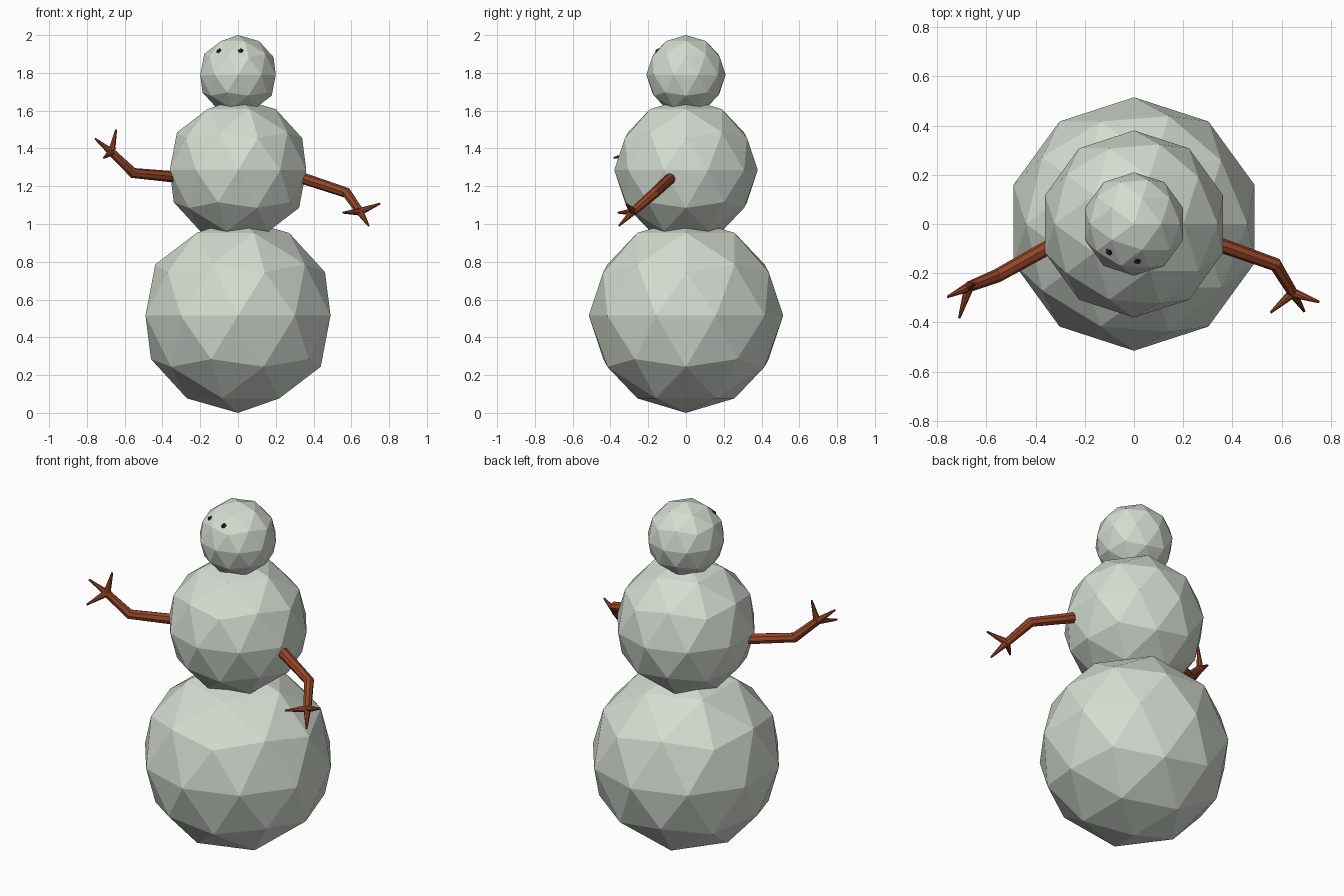
import bpy
from mathutils import Vector

if "Cube" in bpy.data.objects:
    bpy.data.objects.remove(bpy.data.objects["Cube"])


def material(name, color):
    m = bpy.data.materials.new(name)
    m.diffuse_color = (*color, 1)
    m.use_nodes = True
    m.node_tree.nodes["Principled BSDF"].inputs["Base Color"].default_value = m.diffuse_color
    return m


snow = material("snow", (0.66, 0.72, 0.64))
bark = material("bark", (0.30, 0.06, 0.02))
coal = material("coal", (0.02, 0.02, 0.02))


def ball(name, radius, loc, mat, subdivisions=2):
    bpy.ops.mesh.primitive_ico_sphere_add(subdivisions=subdivisions, radius=radius, location=loc)
    ob = bpy.context.object
    ob.name = name
    ob.data.materials.append(mat)
    return ob


def arm(name, path, tips):
    """Bent branch with tapering twigs spreading from its end."""
    cu = bpy.data.curves.new(name, 'CURVE')
    cu.dimensions = '3D'
    cu.bevel_depth = 1.0
    cu.bevel_resolution = 2
    cu.use_fill_caps = True
    hub = Vector(path[-1])
    strands = [(path, (0.030, 0.028, 0.022))]
    strands += [((hub, tip), (0.020, 0.005)) for tip in tips]
    for pts, radii in strands:
        sp = cu.splines.new('POLY')
        sp.points.add(len(pts) - 1)
        for p, co, r in zip(sp.points, pts, radii):
            p.co = (*co, 1)
            p.radius = r
    ob = bpy.data.objects.new(name, cu)
    bpy.context.collection.objects.link(ob)
    bpy.ops.object.select_all(action='DESELECT')
    ob.select_set(True)
    bpy.context.view_layer.objects.active = ob
    bpy.ops.object.convert(target='MESH')
    ob = bpy.context.object
    ob.name = name
    ob.data.materials.append(bark)
    bpy.ops.object.shade_smooth_by_angle()


# Stacked snowballs
ball("lower_ball", 0.515, (0, 0, 0.515), snow)
ball("middle_ball", 0.38, (0, 0, 1.285), snow)
ball("head", 0.21, (0, 0, 1.79), snow)

# Eyes, mostly sunk into the head
for name, x, y in (("left_eye", -0.098, -0.110), ("right_eye", 0.014, -0.146)):
    ball(name, 0.018, (x, y, 1.912), coal, 1)

# Branch arms
arm("right_arm",
    [(0.35, -0.085, 1.24), (0.575, -0.165, 1.165), (0.645, -0.28, 1.065)],
    [(0.752, -0.317, 1.108), (0.692, -0.355, 0.99), (0.555, -0.36, 1.06)])
arm("left_arm",
    [(-0.34, -0.09, 1.25), (-0.555, -0.21, 1.27), (-0.67, -0.255, 1.38)],
    [(-0.757, -0.296, 1.452), (-0.645, -0.24, 1.50), (-0.71, -0.382, 1.35)])
